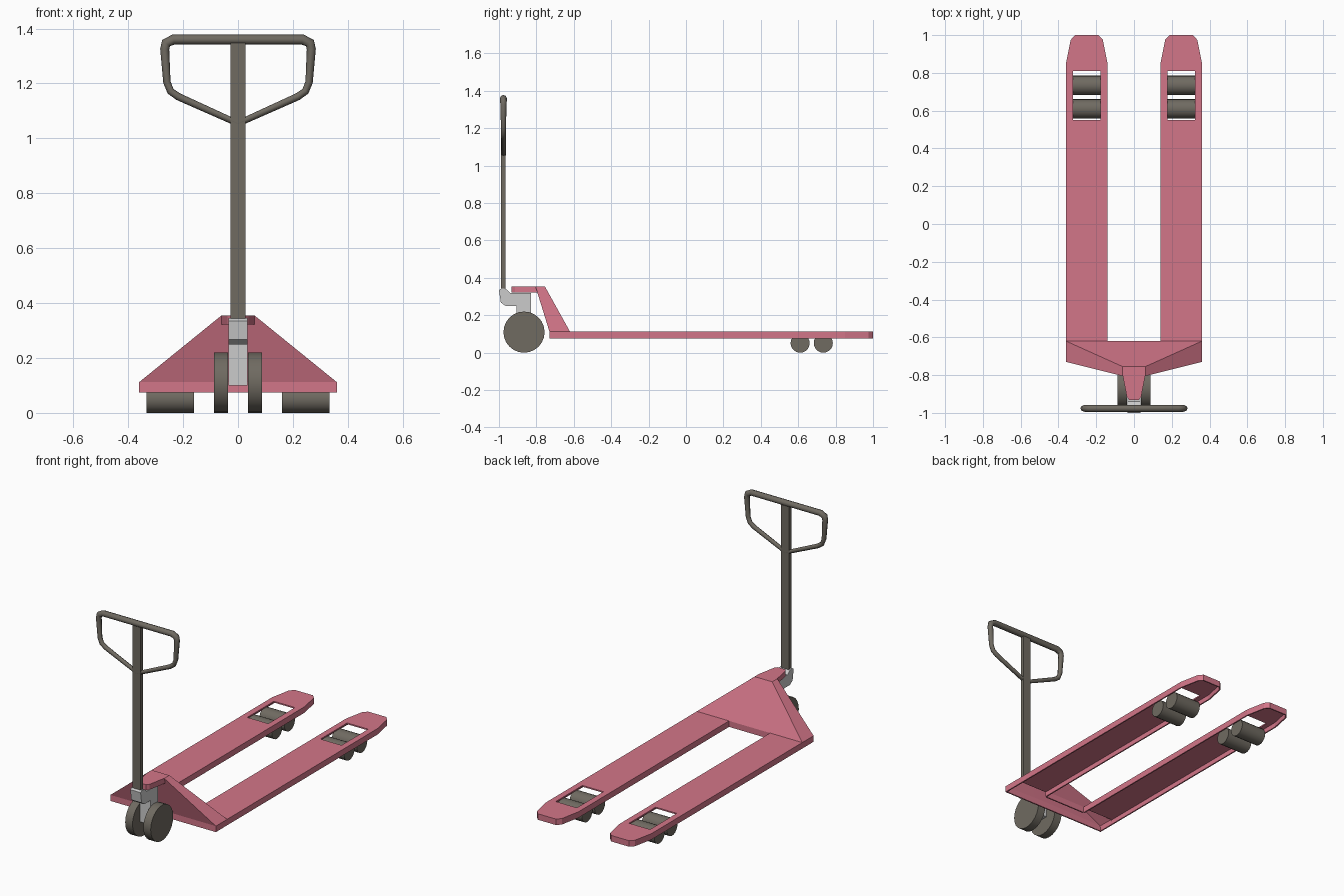
import bpy, bmesh, math

if "Cube" in bpy.data.objects:
    bpy.data.objects.remove(bpy.data.objects["Cube"])


def material(name, rgb):
    m = bpy.data.materials.new(name)
    m.diffuse_color = (*rgb, 1)
    m.use_nodes = True
    m.node_tree.nodes["Principled BSDF"].inputs["Base Color"].default_value = m.diffuse_color
    return m


PINK = material("pink_paint", (0.65, 0.18, 0.25))
DARK = material("dark_grey", (0.16, 0.145, 0.12))


def finish(name, bm, mat=None):
    me = bpy.data.meshes.new(name)
    bm.to_mesh(me)
    bm.free()
    ob = bpy.data.objects.new(name, me)
    bpy.context.collection.objects.link(ob)
    if mat:
        me.materials.append(mat)
    return ob


def loft(rings):
    """Closed solid through rings with equal point counts."""
    bm = bmesh.new()
    loops = [[bm.verts.new(p) for p in r] for r in rings]
    n = len(loops[0])
    for a, b in zip(loops, loops[1:]):
        for i in range(n):
            j = (i + 1) % n
            bm.faces.new((a[i], a[j], b[j], b[i]))
    bm.faces.new(loops[0][::-1])
    bm.faces.new(loops[-1])
    bmesh.ops.recalc_face_normals(bm, faces=bm.faces)
    return bm


def cut(bm, co, no):
    bmesh.ops.bisect_plane(bm, geom=bm.verts[:] + bm.edges[:] + bm.faces[:],
                           plane_co=co, plane_no=no)


def drop_faces(bm, test):
    doomed = [f for f in bm.faces if test(f.calc_center_median(), f.normal)]
    bmesh.ops.delete(bm, geom=doomed, context='FACES')


def sheet(ob):
    mod = ob.modifiers.new("sheet_thickness", 'SOLIDIFY')
    mod.thickness = 0.008
    mod.use_even_offset = True


def cylinder(name, x, y, r, width, sides):
    bpy.ops.mesh.primitive_cylinder_add(vertices=sides, radius=r, depth=width,
                                        location=(x, y, r),
                                        rotation=(0, math.pi / 2, 0))
    ob = bpy.context.object
    ob.name = name
    ob.data.materials.append(DARK)
    bpy.ops.object.shade_smooth_by_angle(angle=math.radians(35))


Z0, Z1 = 0.075, 0.112

# Forks: open-bottomed channels with a roller slot, mirrored across x
outline = [(0.14, -0.62), (0.36, -0.62), (0.36, 0.85), (0.335, 0.975),
           (0.312, 1.0), (0.188, 1.0), (0.165, 0.975), (0.14, 0.85)]
bm = loft([[(x, y, z) for x, y in outline] for z in (Z0, Z1)])
for x in (0.178, 0.322):
    cut(bm, (x, 0, 0), (1, 0, 0))
for y in (0.55, 0.81):
    cut(bm, (0, y, 0), (0, 1, 0))
bm.normal_update()
drop_faces(bm, lambda c, n: n.z < -0.9 or n.y < -0.9
           or (n.z > 0.9 and 0.178 < c.x < 0.322 and 0.55 < c.y < 0.81))
forks = finish("forks", bm, PINK)
sheet(forks)
forks.modifiers.new("mirror", 'MIRROR')

# Body: hollow sloped hood joining the forks
rings = [[(-w, a, z), (w, a, z), (w, b, z), (-w, b, z)]
         for w, a, b, z in ((0.36, -0.73, -0.62, Z0), (0.36, -0.73, -0.62, Z1),
                            (0.06, -0.805, -0.755, 0.355))]
bm = loft(rings)
for x in (-0.14, 0.14):
    cut(bm, (x, 0, 0), (1, 0, 0))
bm.normal_update()
drop_faces(bm, lambda c, n: n.z < -0.9 or (n.y > 0.9 and abs(c.x) > 0.14 and c.z < Z1))
sheet(finish("body_hood", bm, PINK))

# Top plate over the steering post
half = [(0.06, -0.77), (0.06, -0.80), (0.038, -0.915), (0.025, -0.932)]
tab = half + [(-x, y) for x, y in reversed(half)]
finish("top_plate", loft([[(x, y, z) for x, y in tab] for z in (0.322, 0.355)]), PINK)

# Steering bracket and post
side = [(-1.0, 0.335), (-0.985, 0.345), (-0.962, 0.34), (-0.94, 0.32),
        (-0.83, 0.32), (-0.83, 0.10), (-0.905, 0.10), (-0.905, 0.25),
        (-0.965, 0.25), (-0.99, 0.268)]
finish("steering_bracket", loft([[(x, y, z) for y, z in side] for x in (-0.035, 0.035)]))

# Steering wheels and fork rollers
for s, label in ((-1, "left"), (1, "right")):
    cylinder("steering_wheel_" + label, s * 0.062, -0.866, 0.11, 0.05, 24)
    for k, y in enumerate((0.61, 0.734)):
        cylinder(f"fork_roller_{label}_{k + 1}", s * 0.247, y, 0.051, 0.172, 20)

# Handle shaft
rect = [(-0.027, -0.988), (0.027, -0.988), (0.027, -0.964), (-0.027, -0.964)]
finish("handle_shaft", loft([[(x, y, z) for x, y in rect] for z in (0.33, 1.355)]), DARK)

# Handle loop: tube that thickens toward the grip (x, z, radius)
right = [(0.218, 1.152, 0.0135), (0.246, 1.172, 0.0135), (0.259, 1.205, 0.0135),
         (0.267, 1.325, 0.0165), (0.262, 1.347, 0.018), (0.235, 1.36, 0.0185)]
path = [(0, 1.054, 0.0125)] + right + [(-x, z, r) for x, z, r in reversed(right)]
cu = bpy.data.curves.new("handle_loop", 'CURVE')
cu.dimensions = '3D'
cu.bevel_depth = 1.0
cu.bevel_resolution = 2
sp = cu.splines.new('POLY')
sp.points.add(len(path) - 1)
for p, (x, z, r) in zip(sp.points, path):
    p.co = (x, -0.976, z, 1)
    p.radius = r
sp.use_cyclic_u = True
cu.materials.append(DARK)
loop = bpy.data.objects.new("handle_loop", cu)
bpy.context.collection.objects.link(loop)
bpy.ops.object.select_all(action='DESELECT')
loop.select_set(True)
bpy.context.view_layer.objects.active = loop
bpy.ops.object.convert(target='MESH')
bpy.ops.object.shade_smooth_by_angle(angle=math.radians(50))
